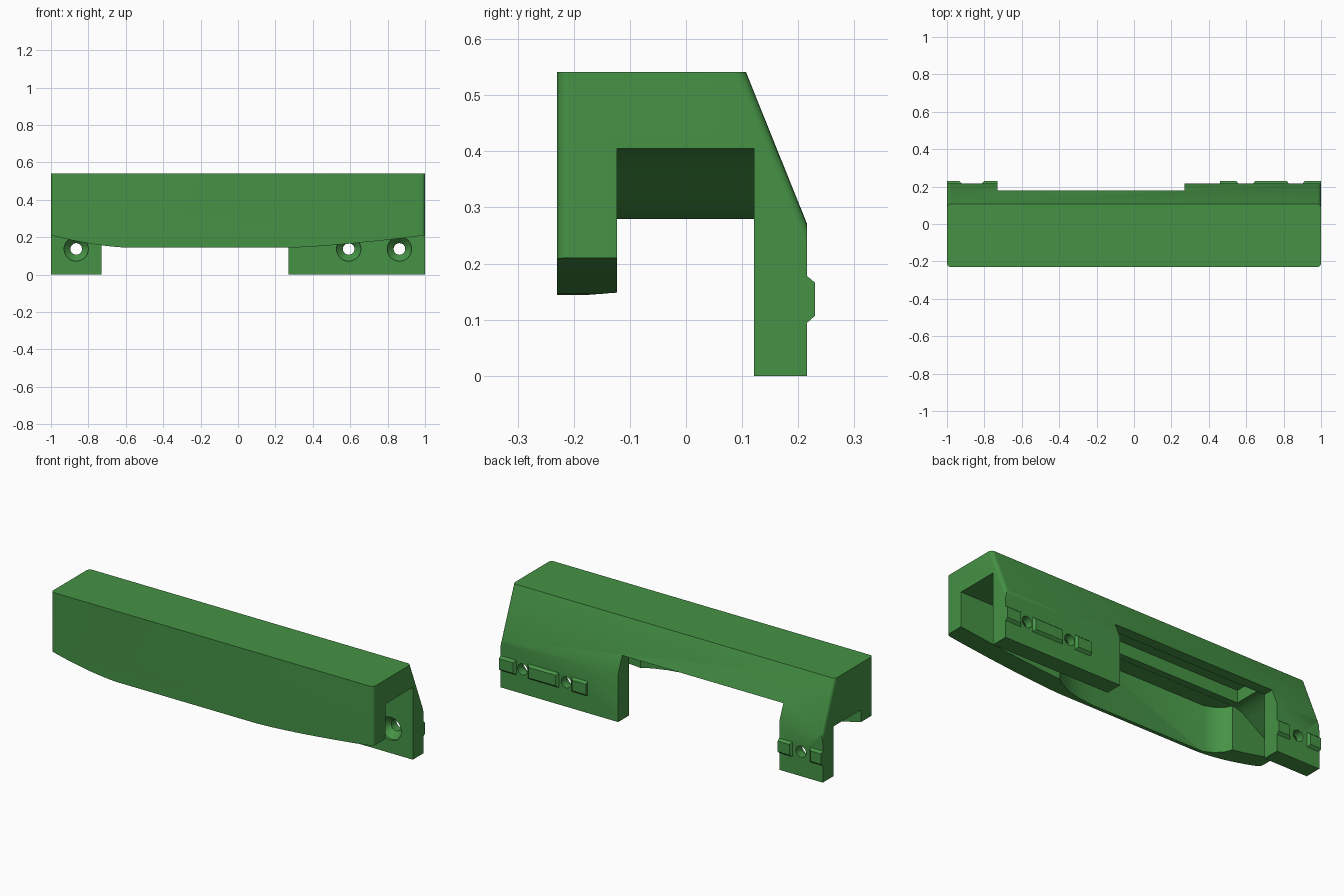
import bpy, bmesh, math

if "Cube" in bpy.data.objects:
    bpy.data.objects.remove(bpy.data.objects["Cube"])

green = bpy.data.materials.new("green_plastic")
green.diffuse_color = (0.06, 0.29, 0.06, 1)
green.use_nodes = True
green.node_tree.nodes["Principled BSDF"].inputs["Base Color"].default_value = green.diffuse_color


def finish(name, bm):
    bmesh.ops.recalc_face_normals(bm, faces=bm.faces)
    me = bpy.data.meshes.new(name)
    bm.to_mesh(me)
    bm.free()
    me.materials.append(green)
    ob = bpy.data.objects.new(name, me)
    bpy.context.collection.objects.link(ob)
    return ob


def prism(bm, pts, axis, a, b):
    """Extrude a closed profile along x (yz), y (xz) or z (xy points)."""
    def place(p, t):
        return {'x': (t, p[0], p[1]), 'y': (p[0], t, p[1]), 'z': (p[0], p[1], t)}[axis]
    lo = [bm.verts.new(place(p, a)) for p in pts]
    hi = [bm.verts.new(place(p, b)) for p in pts]
    bm.faces.new(lo)
    bm.faces.new(hi)
    n = len(pts)
    for i in range(n):
        bm.faces.new((lo[i], lo[(i + 1) % n], hi[(i + 1) % n], hi[i]))


def cut(target, name, bm):
    cutter = finish(name, bm)
    cutter.hide_render = True
    mod = target.modifiers.new(name, 'BOOLEAN')
    mod.operation = 'DIFFERENCE'
    mod.solver = 'EXACT'
    mod.object = cutter
    bpy.context.view_layer.objects.active = target
    bpy.ops.object.modifier_apply(modifier=mod.name)
    bpy.data.objects.remove(cutter)


def cut_prism(target, name, pts, axis, a, b):
    bm = bmesh.new()
    prism(bm, pts, axis, a, b)
    cut(target, name, bm)


def rect(u0, u1, z0, z1):
    return [(u0, z0), (u1, z0), (u1, z1), (u0, z1)]


def ease(x0, z0, x1, z1, power, n=12):
    """Curve leaving (x0, z0) flat and reaching (x1, z1)."""
    return [(x0 + (x1 - x0) * i / n, z0 + (z1 - z0) * (i / n) ** power)
            for i in range(n + 1)]


def s_curve(x0, z0, x1, z1, n=14):
    """Curve that is flat at both ends."""
    return [(x0 + (x1 - x0) * t, z0 + (z1 - z0) * t * t * (3 - 2 * t))
            for t in (i / n for i in range(n + 1))]


# Solid block with sloped back, rounded at the front and slope end edges
bm = bmesh.new()
outline = [(-0.23, 0), (-0.23, 0.541), (0.107, 0.541), (0.216, 0.27), (0.216, 0)]
prism(bm, outline, 'x', -1, 1)
bmesh.ops.recalc_face_normals(bm, faces=bm.faces)
round_edges = []
for e in bm.edges:
    a, b = e.verts
    if abs(a.co.x - b.co.x) < 1e-6:
        m = (a.co + b.co) / 2
        if m.y < -0.22 or (0.15 < m.y < 0.17 and m.z > 0.3):
            round_edges.append(e)
bmesh.ops.bevel(bm, geom=round_edges, offset=0.02, segments=5, profile=0.5,
                affect='EDGES')
body = finish("cover_body", bm)

# Channel along the underside, its roof curving down at the left end
roof = s_curve(-0.73, 0.405, -1.0, 0.279)
cut_prism(body, "channel_cutter",
          [(1.1, -0.1), (1.1, 0.405)] + roof
          + [(-1.1, 0.279), (-1.1, -0.1)], 'y', -0.123, 0.121)

# Deeper pocket in the channel roof
cut_prism(body, "pocket_cutter", rect(-0.73, 0.3, 0.3, 0.475), 'y', -0.085, 0.121)

# Hollow in the front wall, leaving it thin along the middle
hollow = [(0.37, -0.1), (0.37, -0.123), (0.34, -0.145), (0.30, -0.165),
          (0.25, -0.185), (0.18, -0.2), (0.08, -0.21), (-0.62, -0.21),
          (-0.67, -0.19), (-0.71, -0.16), (-0.73, -0.123), (-0.73, -0.1)]
cut_prism(body, "hollow_cutter", hollow, 'z', -0.2, 0.404)

# Belly curve under the front wall
belly = ([(-1.1, -0.1), (-1.1, 0.235)] + ease(-0.58, 0.144, -1, 0.21, 1.6)[::-1]
         + ease(0.27, 0.144, 1, 0.21, 1.4) + [(1.1, 0.22), (1.1, -0.1)])
cut_prism(body, "belly_cutter", belly, 'y', -0.4, -0.05)

# Gap between the two clips on the back
cut_prism(body, "gap_cutter", rect(-0.73, 0.27, -0.1, 0.36), 'y', 0.1, 0.4)

# Countersunk screw holes
for x in (-0.865, 0.592, 0.863):
    bm = bmesh.new()
    rings = []
    for y, r in ((0.1, 0.065), (0.135, 0.065), (0.17, 0.031), (0.3, 0.031)):
        rings.append([bm.verts.new((x + r * math.cos(t * math.tau / 32), y,
                                    0.137 + r * math.sin(t * math.tau / 32)))
                      for t in range(32)])
    for r0, r1 in zip(rings, rings[1:]):
        for i in range(32):
            j = (i + 1) % 32
            bm.faces.new((r0[i], r0[j], r1[j], r1[i]))
    bm.faces.new(rings[0])
    bm.faces.new(rings[-1])
    cut(body, "hole_cutter", bm)

# Raised locating pads on the back: start, end, left slope, right slope
pads = [(-1, -0.92, 0, 1), (-0.815, -0.73, 1, 0), (0.46, 0.56, 0, 1),
        (0.635, 0.83, 1, 1), (0.9, 1, 1, 0)]
for x0, x1, sl, sr in pads:
    bm = bmesh.new()
    s = 0.013
    back = [bm.verts.new((x, 0.214, z)) for x, z in rect(x0, x1, 0.093, 0.179)]
    front = [bm.verts.new((x, 0.23, z))
             for x, z in rect(x0 + s * sl, x1 - s * sr, 0.107, 0.166)]
    bm.faces.new(back)
    bm.faces.new(front)
    for i in range(4):
        j = (i + 1) % 4
        bm.faces.new((back[i], back[j], front[j], front[i]))
    finish("locating_pad", bm)

# Smooth shading with sharp edges kept on the body
bpy.ops.object.select_all(action='DESELECT')
body.select_set(True)
bpy.context.view_layer.objects.active = body
bpy.ops.object.shade_smooth_by_angle(angle=math.radians(30))
